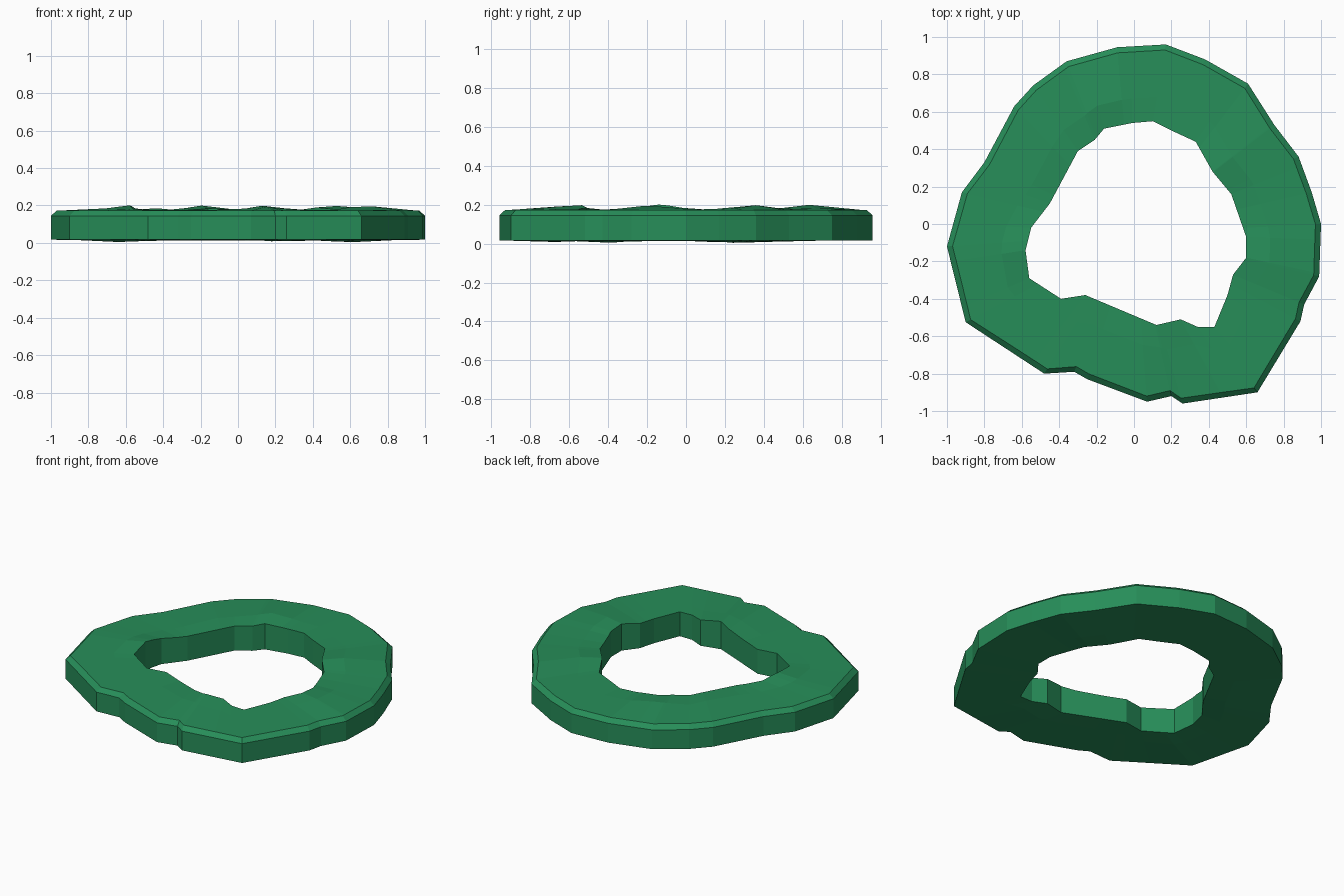
import bpy, bmesh, math
from mathutils import Vector

if "Cube" in bpy.data.objects:
    bpy.data.objects.remove(bpy.data.objects["Cube"])

# Outer and inner outlines of the flat rough ring
OUTER = [(1.0, 0), (.95, .17), (.88, .36), (.75, .53), (.61, .75), (.38, .88), (.17, .96),
         (-.09, .945), (-.36, .87), (-.54, .74), (-.64, .63), (-.80, .33), (-.92, .17),
         (-1.0, -.12), (-.90, -.525), (-.48, -.80), (-.32, -.79), (-.25, -.83), (.07, -.95),
         (.20, -.92), (.26, -.96), (.66, -.90), (.89, -.52), (.91, -.43), (.99, -.28)]
INNER = [(.60, -.07), (.52, .16), (.42, .28), (.33, .44), (.20, .50), (.10, .55), (-.01, .54),
         (-.16, .51), (-.21, .45), (-.30, .39), (-.45, .11), (-.55, -.02), (-.58, -.14),
         (-.56, -.29), (-.39, -.40), (-.26, -.38), (.12, -.54), (.25, -.51), (.34, -.55),
         (.43, -.55), (.50, -.38), (.53, -.27), (.60, -.18)]
# Low swellings on the top and bottom faces
TOP_BUMPS = [(-.59, -.14), (.15, -.58), (.68, -.17), (.50, .33), (-.18, .63), (-.55, .40)]
LOW_BUMPS = [(-.65, .22), (-.62, -.45), (.25, -.75), (.60, .30)]
C = Vector((0, -.05))


def hit(outline, a):
    """Distance from the centre to an outline along angle a."""
    d = Vector((math.cos(a), math.sin(a)))
    best = 0
    for i, p in enumerate(outline):
        p = Vector(p) - C
        e = Vector(outline[(i + 1) % len(outline)]) - C - p
        den = d.cross(e)
        if abs(den) < 1e-9:
            continue
        t, u = p.cross(e) / den, p.cross(d) / den
        if t > 0 and -1e-4 <= u <= 1.0001:
            best = max(best, t)
    return best


def swell(p, bumps, width=.12):
    return max(math.exp(-((p.x - x) ** 2 + (p.y - y) ** 2) / width ** 2) for x, y in bumps)


# Every corner angle gets one cross-section
raw = sorted(math.atan2(y - C.y, x - C.x) for x, y in OUTER + INNER)
angles = [a for i, a in enumerate(raw) if i == 0 or a - raw[i - 1] > .004]

bm = bmesh.new()
rings = []
for a in angles:
    d = Vector((math.cos(a), math.sin(a)))
    ri, ro = hit(INNER, a), hit(OUTER, a)
    rm = ri + .32 * (ro - ri)
    section = []
    for r, z, kind in [(ro, .017, 0), (ro, .145, 0), (ro - .03, .172, 0), (rm, .175, 1),
                       (ri, .176, 1), (ri, .014, -1), (rm, .015, -1)]:
        p = C + d * r
        if kind == 1:
            z += .025 * swell(p, TOP_BUMPS)
        elif kind == -1:
            z -= .014 * swell(p, LOW_BUMPS)
        section.append(bm.verts.new((p.x, p.y, z)))
    rings.append(section)

for i, s in enumerate(rings):
    n = rings[(i + 1) % len(rings)]
    for k in range(len(s)):
        j = (k + 1) % len(s)
        bm.faces.new((s[k], n[k], n[j], s[j]))
bmesh.ops.recalc_face_normals(bm, faces=bm.faces)

mesh = bpy.data.meshes.new("rough_ring")
bm.to_mesh(mesh)
bm.free()
ring = bpy.data.objects.new("rough_ring", mesh)
bpy.context.collection.objects.link(ring)

# Single green colour
green = bpy.data.materials.new("sea_green")
green.diffuse_color = (.02, .27, .10, 1)
green.use_nodes = True
green.node_tree.nodes["Principled BSDF"].inputs["Base Color"].default_value = green.diffuse_color
mesh.materials.append(green)
